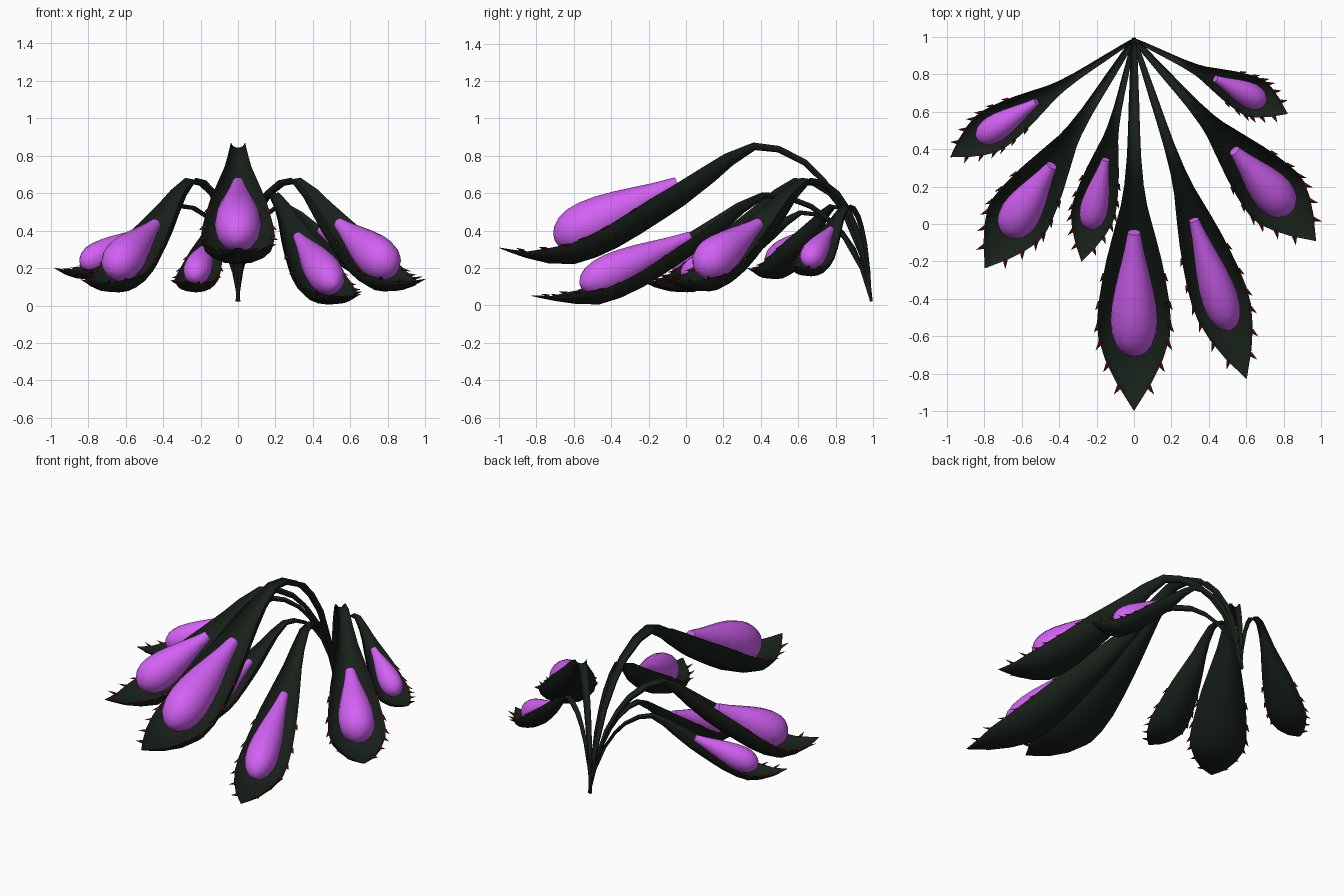
import bpy, bmesh, math
from mathutils import Vector

if "Cube" in bpy.data.objects:
    bpy.data.objects.remove(bpy.data.objects["Cube"])

def material(name, rgb):
    m = bpy.data.materials.new(name)
    m.diffuse_color = (*rgb, 1)
    m.use_nodes = True
    m.node_tree.nodes["Principled BSDF"].inputs["Base Color"].default_value = m.diffuse_color
    return m

GREEN = material("dark_leaf", (0.009, 0.015, 0.010))
PURPLE = material("purple_bulb", (0.65, 0.12, 0.91))
RED = material("thorn_red", (0.10, 0.006, 0.008))

ROOT = Vector((0, 0.985, 0))
ROOT_Z = 0.02
UP = Vector((0, 0, 1))

# rows: distance along leaf, height weight, half width, cup depth
RISE = [(0, 0, .010, .012), (.03, .31, .016, .022), (.08, .60, .021, .028),
        (.13, .78, .024, .030), (.18, .90, .028, .033), (.25, .985, .032, .036),
        (.31, 1, .038, .042)]
FALL = [(.37, .87, .052, .075), (.42, .725, .072, .10), (.50, .52, .118, .122),
        (.56, .39, .148, .130), (.62, .265, .171, .130), (.68, .15, .189, .127),
        (.74, .06, .197, .122), (.80, .0, .190, .112)]
TIP = [(.87, .06, .153, .083), (.93, .40, .095, .036), (.97, .72, .043, .018), (1, 1, .003, .004)]

# leaves: tip x, tip y, peak z, lowest z, tip z, max half width, bulb start
LEAVES = {
    "front": (0, -.995, .83, .22, .305, .195, .485),
    "front_right": (.60, -.825, .573, .005, .05, .152, .505),
    "right": (.97, -.09, .648, .075, .13, .170, .505),
    "back_right": (.82, .588, .518, .155, .21, .107, .48),
    "front_left": (-.795, -.235, .648, .07, .13, .167, .505),
    "inner_left": (-.28, -.20, .483, .07, .13, .117, .505),
    "back_left": (-.98, .357, .518, .14, .20, .114, .495),
}

def loft(bm, rings, mat=0):
    vs = [[bm.verts.new(p) for p in r] for r in rings]
    n = len(vs[0])
    for a, b in zip(vs, vs[1:]):
        for i in range(n):
            j = (i + 1) % n
            bm.faces.new((a[i], a[j], b[j], b[i])).material_index = mat
    for cap in (vs[0], vs[-1]):
        bm.faces.new(cap).material_index = mat

def finish(bm, name, mats, angle):
    bmesh.ops.recalc_face_normals(bm, faces=bm.faces)
    me = bpy.data.meshes.new(name)
    bm.to_mesh(me)
    bm.free()
    for m in mats:
        me.materials.append(m)
    ob = bpy.data.objects.new(name, me)
    bpy.context.collection.objects.link(ob)
    bpy.ops.object.select_all(action='DESELECT')
    ob.select_set(True)
    bpy.context.view_layer.objects.active = ob
    bpy.ops.object.shade_smooth_by_angle(angle=math.radians(angle))

def build_leaf(name, tx, ty, peak, low, tipz, width, start):
    k = width / .195
    span = Vector((tx, ty, 0)) - ROOT
    side = span.normalized().cross(UP)

    # midrib path
    st = [(t, ROOT_Z + (peak - ROOT_Z) * z, w, h) for t, z, w, h in RISE]
    st += [(t, low + (peak - low) * z, w, h) for t, z, w, h in FALL]
    st += [(t, low + (tipz - low) * z, w, h) for t, z, w, h in TIP]
    pts = [ROOT + span * t + UP * z for t, z, _, _ in st]
    frames = []
    for i, p in enumerate(pts):
        tan = (pts[min(i + 1, len(pts) - 1)] - pts[max(i - 1, 0)]).normalized()
        frames.append((p, tan, side.cross(tan), st[i][2] * k, st[i][3] * k))

    def at(t):
        for i in range(len(st) - 1):
            if t <= st[i + 1][0]:
                f = (t - st[i][0]) / (st[i + 1][0] - st[i][0])
                return [a + (b - a) * f for a, b in zip(frames[i], frames[i + 1])]

    # cupped blade and stem
    bm = bmesh.new()
    rings = []
    for p, tan, nor, w, h in frames:
        ring = []
        for i in range(-4, 5):
            a = i / 4 * math.pi / 2
            ring.append(p + side * w * math.sin(a) + nor * h * (1 - math.cos(a)))
        for i in range(3, -4, -1):
            a = i / 4 * math.pi / 2
            ring.append(p + side * w * .93 * math.sin(a)
                        + nor * h * (.3 + .7 * (1 - math.cos(a))))
        rings.append(ring)
    loft(bm, rings)

    # thorns along both rims
    for s in (-1, 1):
        for t in (.60, .68, .75, .81, .88, .94):
            p, tan, nor, w, h = at(t)
            base = p + side * s * w * .95 + nor * h * .95
            d = (side * s * .5 + tan * .8 + nor * .1).normalized()
            u = d.cross(nor).normalized()
            v = d.cross(u)
            r = .015 * (.5 + k / 2)
            ring = [base + u * r * math.cos(q * math.pi / 2)
                    + v * r * .7 * math.sin(q * math.pi / 2) for q in range(4)]
            vs = [bm.verts.new(q) for q in ring]
            top = bm.verts.new(base + d * .055 * (.5 + k / 2))
            for i in range(4):
                bm.faces.new((vs[i], vs[(i + 1) % 4], top)).material_index = 1
            bm.faces.new(vs)
    finish(bm, name + "_leaf", [GREEN, RED], 40)

    # teardrop bulb lying in the cup
    a, b = at(start), at(.857)
    p0 = a[0] + a[2].normalized() * .115 * k
    p1 = b[0] + b[2].normalized() * .122 * k
    axis = (p1 - p0).normalized()
    up = side.cross(axis)
    bm = bmesh.new()
    rings = []
    for f, r in ((0, .034), (.15, .053), (.3, .077), (.45, .101), (.6, .119),
                 (.72, .125), (.82, .119), (.9, .1), (.96, .067), (.99, .034), (1, .004)):
        c = p0.lerp(p1, f)
        rings.append([c + side * r * k * math.cos(q * math.pi / 8)
                      + up * r * k * 1.04 * math.sin(q * math.pi / 8) for q in range(16)])
    loft(bm, rings)
    finish(bm, name + "_bulb", [PURPLE], 60)

for leaf_name, params in LEAVES.items():
    build_leaf(leaf_name, *params)
